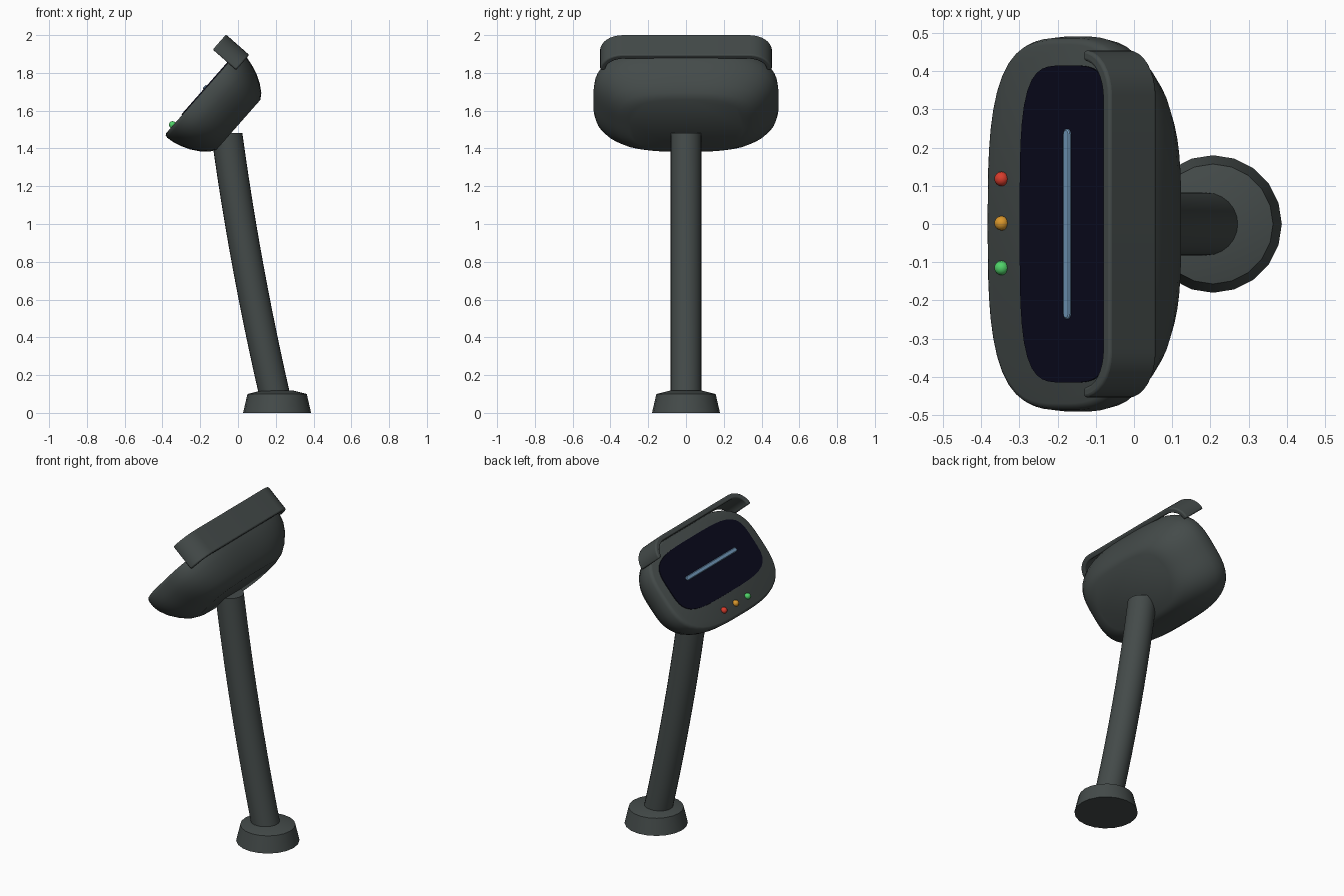
import bpy
import bmesh
from math import sin, cos, pi, radians
from mathutils import Matrix, Vector

if "Cube" in bpy.data.objects:
    bpy.data.objects.remove(bpy.data.objects["Cube"])

# Tilted frame of the head: u runs up the face, v along y, n out of the face
TILT = radians(48.65)
U = Vector((cos(TILT), 0, sin(TILT)))
V = Vector((0, 1, 0))
N = Vector((-sin(TILT), 0, cos(TILT)))
ORIGIN = Vector((-0.39, 0, 1.47))


def place(u, v, n):
    return ORIGIN + U * u + V * v + N * n


def material(name, color):
    mat = bpy.data.materials.new(name)
    mat.use_nodes = True
    mat.diffuse_color = (*color, 1)
    bsdf = next(n for n in mat.node_tree.nodes if n.type == "BSDF_PRINCIPLED")
    bsdf.inputs["Base Color"].default_value = (*color, 1)
    bsdf.inputs["Roughness"].default_value = 0.6
    return mat


grey = material("charcoal", (0.058, 0.07, 0.068))
navy = material("screen navy", (0.003, 0.003, 0.012))
blue = material("pale blue", (0.17, 0.32, 0.5))
red = material("red", (0.68, 0.045, 0.025))
amber = material("amber", (0.7, 0.31, 0.025))
green = material("green", (0.08, 0.64, 0.14))


def finish(name, bm, mat, angle=35, bevel=0):
    bmesh.ops.recalc_face_normals(bm, faces=bm.faces)
    mesh = bpy.data.meshes.new(name)
    bm.to_mesh(mesh)
    bm.free()
    obj = bpy.data.objects.new(name, mesh)
    bpy.context.collection.objects.link(obj)
    mesh.materials.append(mat)
    if bevel:
        mod = obj.modifiers.new("soft_edges", "BEVEL")
        mod.width = bevel
        mod.segments = 3
        mod.limit_method = "ANGLE"
    bpy.ops.object.select_all(action="DESELECT")
    obj.select_set(True)
    bpy.context.view_layer.objects.active = obj
    bpy.ops.object.shade_smooth_by_angle(angle=radians(angle))
    return obj


def loft(name, rings, mat, **options):
    """Skin a list of closed rings and cap both ends."""
    bm = bmesh.new()
    rows = [[bm.verts.new(p) for p in ring] for ring in rings]
    count = len(rows[0])
    for a, b in zip(rows, rows[1:]):
        for i in range(count):
            j = (i + 1) % count
            bm.faces.new((a[i], a[j], b[j], b[i]))
    bm.faces.new(rows[0])
    bm.faces.new(rows[-1])
    return finish(name, bm, mat, **options)


def squircle(center, half_u, half_v, n, power, count=64):
    ring = []
    for i in range(count):
        c, s = cos(2 * pi * i / count), sin(2 * pi * i / count)
        r = (abs(c) ** power + abs(s) ** power) ** (-1 / power)
        ring.append(place(center + half_u * r * c, half_v * r * s, n))
    return ring


def circle(x, z, rx, ry, count):
    return [Vector((x + rx * cos(2 * pi * i / count),
                    ry * sin(2 * pi * i / count), z)) for i in range(count)]


# Base: tapered foot with a slightly raised top
loft("base", [circle(0.207, z, r, r, 20) for z, r in
              ((0, 0.18), (0.1, 0.157), (0.118, 0.085))], grey, angle=25)

# Pole: gently curved, leaning back under the head
START, MIDDLE, END = 0.195, 0.035, -0.06
pole = []
for step in range(13):
    t = step / 12
    x = START * (1 - t) ** 2 + 2 * MIDDLE * t * (1 - t) + END * t ** 2
    pole.append(circle(x, 0.09 + 1.392 * t, 0.083, 0.082, 24))
loft("pole", pole, grey)

# Head shell: rounded box narrowing towards the back
HEAD = ((0, 0.286, 0.47), (-0.005, 0.295, 0.481), (-0.02, 0.3, 0.487),
        (-0.06, 0.296, 0.491), (-0.1, 0.286, 0.483), (-0.15, 0.267, 0.455),
        (-0.2, 0.238, 0.41), (-0.237, 0.208, 0.36), (-0.258, 0.176, 0.3))
loft("head", [squircle(0.3, hu, hv, n, 3.2) for n, hu, hv in HEAD], grey, angle=50)

# Screen plate and the glowing bar across it
loft("screen", [squircle(0.333, 0.19, 0.415, n, 4) for n in (-0.002, 0.005)], navy)
bar = []
for half, n in ((0.013, 0.004), (0.013, 0.009), (0.009, 0.012)):
    ring = []
    for side in (1, -1):
        for k in range(9):
            a = pi * k / 8
            ring.append(place(0.333 + side * half * cos(a),
                              side * (0.236 + half * sin(a)), n))
    bar.append(ring)
loft("screen_bar", bar, blue)

# Hood: thin arched visor over the top of the face


def arch(half_v, top, corner):
    points = []
    for side in (1, -1):
        arc = [(0.51 + (top - 0.51) * sin(pi / 2 * k / 8),
                side * (half_v - corner + corner * cos(pi / 2 * k / 8)))
               for k in range(9)]
        points += arc if side == 1 else arc[::-1]
    return points


outer, inner = arch(0.455, 0.616, 0.12), arch(0.427, 0.586, 0.1)
hood = [[place(*outer[i], -0.057), place(*outer[i], 0.107),
         place(*inner[i], 0.107), place(*inner[i], -0.057)]
        for i in range(len(outer))]
loft("hood", hood, grey, angle=40, bevel=0.008)

# Indicator lights below the screen
for name, y, mat in (("red_light", 0.118, red), ("amber_light", 0.002, amber),
                     ("green_light", -0.115, green)):
    bm = bmesh.new()
    bmesh.ops.create_uvsphere(bm, u_segments=16, v_segments=10, radius=0.019,
                              matrix=Matrix.Translation(place(0.07, y, 0.004)))
    finish(name, bm, mat, angle=60)
